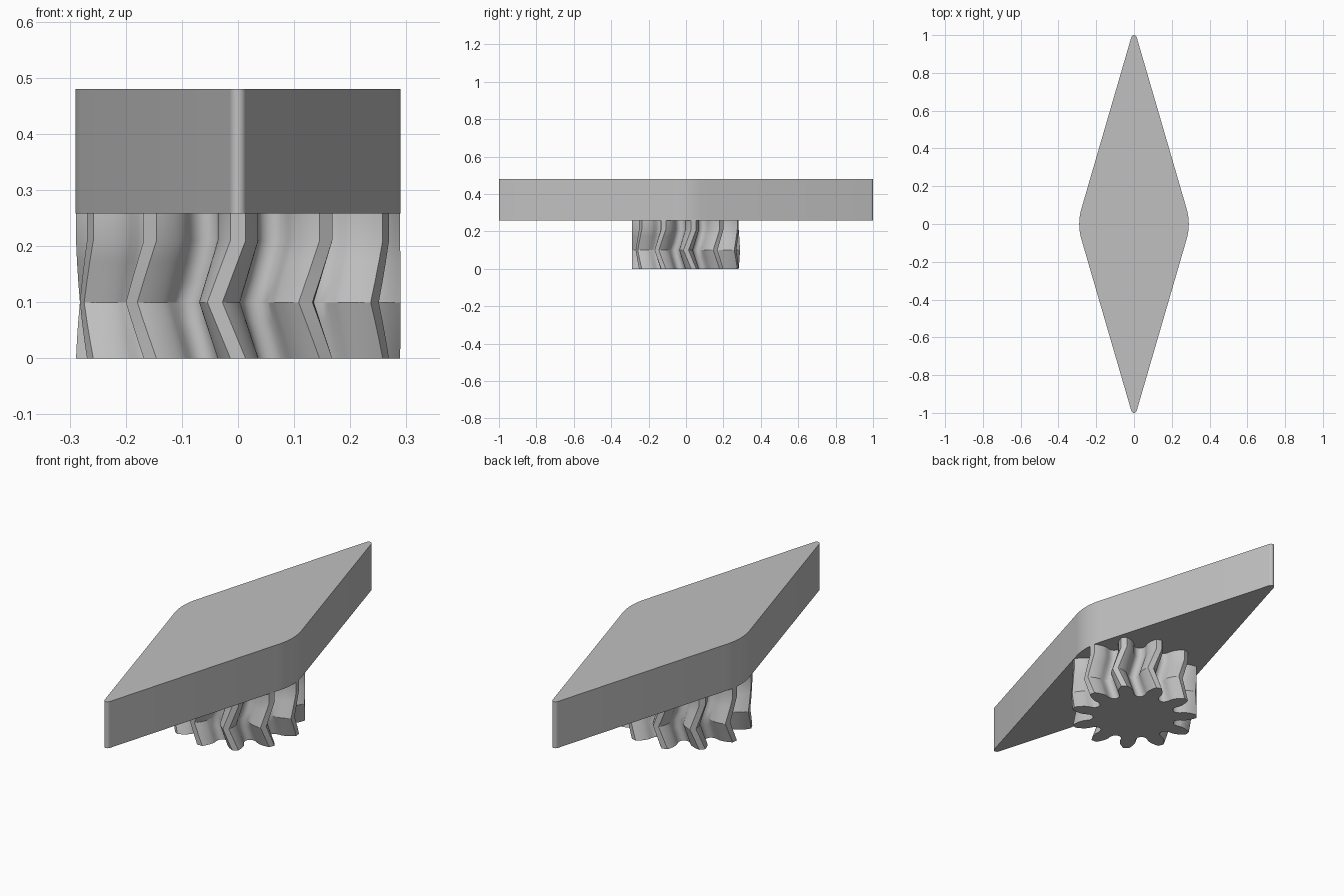
import bpy
import bmesh
from math import sin, cos, tan, acos, asin, pi, radians

cube = bpy.data.objects.get("Cube")
if cube:
    bpy.data.objects.remove(cube)

TEETH = 11
TIP_R = 0.29
PITCH_R = TIP_R * TEETH / (TEETH + 2)
BASE_R = PITCH_R * cos(radians(20))
ROOT_R = 0.189
PLATE_Z, TOP_Z = 0.258, 0.48

grey = bpy.data.materials.new("plain grey")
grey.use_nodes = True
colour = (0.53, 0.53, 0.53, 1)
grey.diffuse_color = colour
grey.node_tree.nodes["Principled BSDF"].inputs["Base Color"].default_value = colour


def loft(name, rings):
    """Skin a stack of matching rings and close both ends."""
    bm = bmesh.new()
    loops = [[bm.verts.new(p) for p in ring] for ring in rings]
    n = len(loops[0])
    for low, high in zip(loops, loops[1:]):
        for i in range(n):
            j = (i + 1) % n
            bm.faces.new((low[i], low[j], high[j], high[i]))
    bm.faces.new(loops[0][::-1])
    bm.faces.new(loops[-1])
    bmesh.ops.recalc_face_normals(bm, faces=bm.faces)
    mesh = bpy.data.meshes.new(name)
    bm.to_mesh(mesh)
    bm.free()
    mesh.materials.append(grey)
    obj = bpy.data.objects.new(name, mesh)
    bpy.context.collection.objects.link(obj)
    bpy.ops.object.select_all(action="DESELECT")
    obj.select_set(True)
    bpy.context.view_layer.objects.active = obj
    bpy.ops.object.shade_smooth_by_angle(angle=radians(30))
    return obj


def involute(r):
    a = acos(min(1, BASE_R / r))
    return tan(a) - a


# Half tooth from tip to root: involute flank, then a rounded root
flank = []
for i in range(8):
    r = TIP_R + (BASE_R - TIP_R) * i / 7
    flank.append((r, pi / (2 * TEETH) + involute(PITCH_R) - involute(r)))
flank += [(r, radians(a)) for r, a in
          ((0.215, 9.2), (0.204, 10.0), (0.196, 11.5), (0.191, 13.6))]
tooth = [(r, -a) for r, a in reversed(flank)] + flank
tooth.append((ROOT_R, pi / TEETH))


def gear_ring(z, twist):
    return [(r * sin(a + twist + k * 2 * pi / TEETH),
             -r * cos(a + twist + k * 2 * pi / TEETH), z)
            for k in range(TEETH) for r, a in tooth]


# Herringbone gear: twists one way, back again, then runs straight
twist = -pi / (2 * TEETH)
STEPS = 3
levels = [(0.1 * i / STEPS, twist * i / STEPS) for i in range(STEPS)]
levels += [(0.1 + 0.11 * i / STEPS, twist * (1 - i / STEPS)) for i in range(STEPS + 1)]
levels.append((PLATE_Z, 0))
loft("herringbone_gear", [gear_ring(z, t) for z, t in levels])

# Pointed plate: a large middle circle tapering to small round ends
END_R = 0.0146
lean = asin((TIP_R - END_R) / (1 - END_R))


def arc(cy, r, start, end, n):
    return [(r * cos(start + (end - start) * i / n),
             cy + r * sin(start + (end - start) * i / n)) for i in range(n + 1)]


half = arc(0, TIP_R, -lean, lean, 12) + arc(1 - END_R, END_R, lean, pi - lean, 12)
outline = half + [(-x, -y) for x, y in half]
loft("pointed_plate", [[(x, y, z) for x, y in outline] for z in (PLATE_Z, TOP_Z)])
